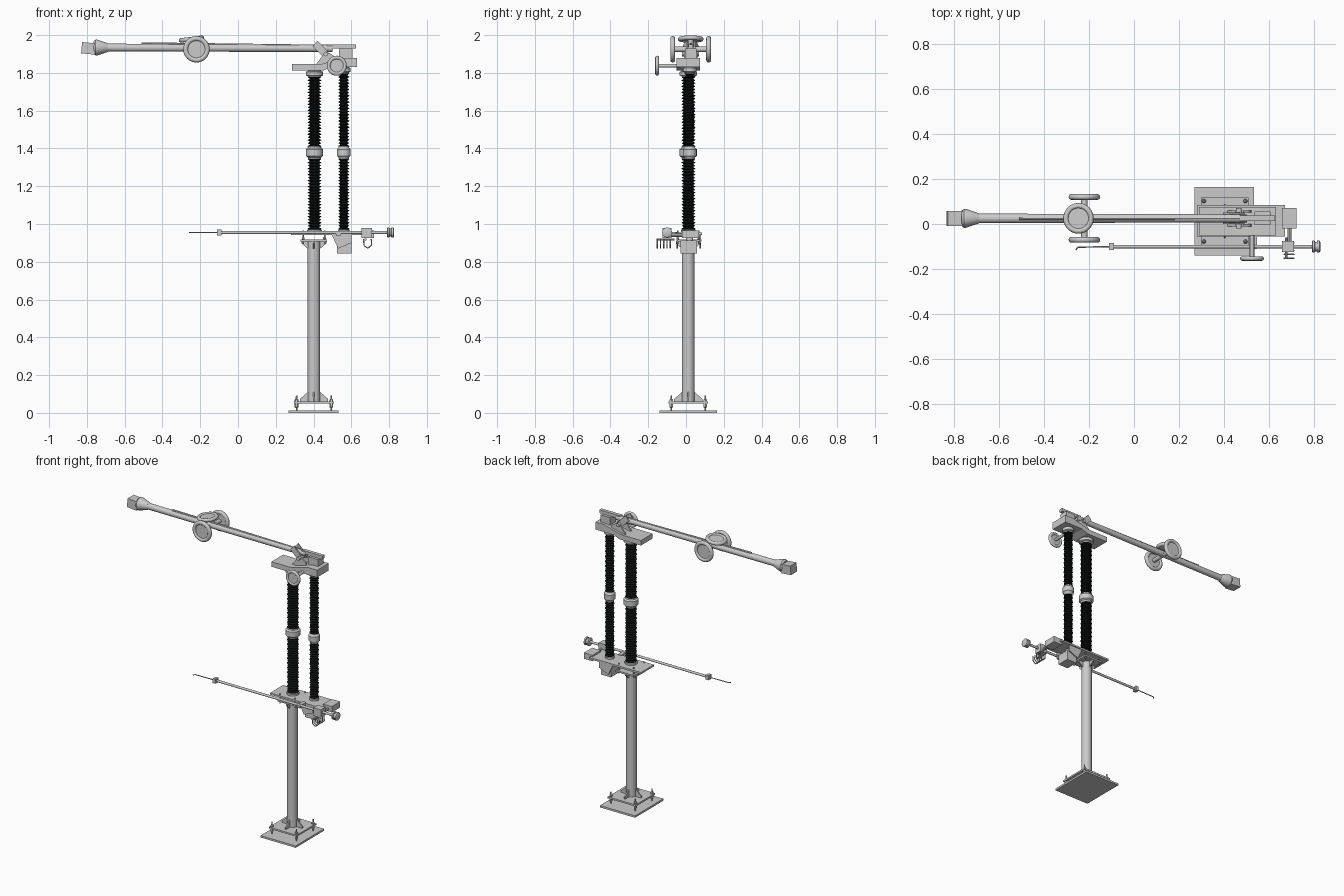
import bpy, bmesh, math
from mathutils import Vector

if "Cube" in bpy.data.objects:
    bpy.data.objects.remove(bpy.data.objects["Cube"])

CX, CY = 0.402, 0.012      # column axis
SX, SY = 0.56, 0.020       # rotating insulator axis
AY = 0.025                 # arm axis
RY = -0.10                 # operating rod axis

black = bpy.data.materials.new("black_insulator")
black.diffuse_color = (0.006, 0.008, 0.008, 1)
black.use_nodes = True
black.node_tree.nodes["Principled BSDF"].inputs["Base Color"].default_value = black.diffuse_color


def finish(name, bm, smooth=False, mat=None):
    bmesh.ops.recalc_face_normals(bm, faces=bm.faces)
    me = bpy.data.meshes.new(name)
    bm.to_mesh(me)
    bm.free()
    ob = bpy.data.objects.new(name, me)
    bpy.context.collection.objects.link(ob)
    if mat:
        me.materials.append(mat)
    if smooth:
        bpy.ops.object.select_all(action='DESELECT')
        ob.select_set(True)
        bpy.context.view_layer.objects.active = ob
        bpy.ops.object.shade_smooth_by_angle(angle=math.radians(35))
    return ob


def box(name, x0, x1, y0, y1, z0, z1, tilt=0):
    bm = bmesh.new()
    bmesh.ops.create_cube(bm, size=1)
    bmesh.ops.scale(bm, vec=(x1 - x0, y1 - y0, z1 - z0), verts=bm.verts)
    ob = finish(name, bm)
    ob.location = ((x0 + x1) / 2, (y0 + y1) / 2, (z0 + z1) / 2)
    ob.rotation_euler.y = tilt
    return ob


def lathe(name, prof, loc, axis=(0, 0, 1), n=24, mat=None, closed=False):
    """Revolve (radius, height) points about an axis through loc."""
    bm = bmesh.new()
    rings = [[bm.verts.new((r * math.cos(2 * math.pi * i / n), r * math.sin(2 * math.pi * i / n), h))
              for i in range(n)] for r, h in prof]
    pairs = list(zip(rings, rings[1:] + rings[:1])) if closed else list(zip(rings, rings[1:]))
    for a, b in pairs:
        for i in range(n):
            j = (i + 1) % n
            bm.faces.new((a[i], a[j], b[j], b[i]))
    if not closed:
        bm.faces.new(rings[0])
        bm.faces.new(rings[-1])
    ob = finish(name, bm, True, mat)
    ob.location = loc
    ob.rotation_euler = Vector(axis).to_track_quat('Z', 'Y').to_euler()
    return ob


def rod(name, a, b, r, n=16, r2=None):
    d = Vector(b) - Vector(a)
    return lathe(name, [(r, 0), (r if r2 is None else r2, d.length)], a, d, n)


def plate(name, pts, y0, y1):
    """Extrude an x-z outline along y."""
    bm = bmesh.new()
    f = bm.faces.new([bm.verts.new((x, y0, z)) for x, z in pts])
    ext = bmesh.ops.extrude_face_region(bm, geom=[f])['geom']
    bmesh.ops.translate(bm, vec=(0, y1 - y0, 0), verts=[v for v in ext if isinstance(v, bmesh.types.BMVert)])
    return finish(name, bm)


def corona_ring(name, loc, axis, major, minor):
    prof = [(major + minor * math.cos(t * math.pi / 6), minor * math.sin(t * math.pi / 6)) for t in range(12)]
    lathe(name, prof, loc, axis, 32, closed=True)
    lathe(name + "_disc", [(major, -0.005), (major, 0.005)], loc, axis, 32)


def gussets(name, z_flange, z_tip, reach):
    for i in range(4):
        g = plate(f"{name}_{i}", [(0.028, z_flange), (reach, z_flange),
                                  (reach, z_flange + (z_tip - z_flange) * 0.25), (0.028, z_tip)], -0.004, 0.004)
        g.location = (CX, CY, 0)
        g.rotation_euler.z = i * math.pi / 2


# base and column
box("base_plate", 0.268, 0.532, -0.14, 0.165, 0, 0.013)
box("column_foot_plate", CX - 0.105, CX + 0.105, CY - 0.105, CY + 0.105, 0.050, 0.061)
rod("column", (CX, CY, 0.055), (CX, CY, 0.915), 0.033, 24)
gussets("foot_gusset", 0.06, 0.115, 0.075)
box("column_head_plate", CX - 0.07, CX + 0.07, CY - 0.06, CY + 0.07, 0.907, 0.918)
gussets("head_gusset", 0.908, 0.865, 0.066)
for i in range(4):
    sx, sy = (-1, 1)[i % 2], (-1, 1)[i // 2]
    x, y = CX + sx * 0.092, CY + sy * 0.09
    lathe(f"anchor_bolt_{i}", [(0.004, 0.01), (0.004, 0.027), (0.010, 0.03), (0.010, 0.05), (0.010, 0.07),
                               (0.005, 0.074), (0.004, 0.093)], (x, y, 0), n=6)
    x, y = CX + sx * 0.056, CY + sy * 0.055
    lathe(f"levelling_bolt_{i}", [(0.004, 0.895), (0.004, 0.918), (0.007, 0.92), (0.007, 0.928),
                                  (0.004, 0.93), (0.004, 0.965)], (x, y, 0), n=6)

# middle platform with drive housing
box("platform", 0.28, 0.67, -0.055, 0.085, 0.942, 0.954)
box("drive_box", 0.525, 0.60, -0.028, 0.058, 0.845, 0.912)
rod("drive_shaft", (SX, SY, 0.90), (SX, SY, 0.965), 0.018)
for y in (-0.05, 0.072):
    plate("drive_bracket", [(0.495, 0.945), (0.60, 0.945), (0.60, 0.90), (0.53, 0.87)], y, y + 0.007)
box("end_bracket", 0.655, 0.72, -0.02, 0.07, 0.925, 0.965)


# ribbed insulator columns
def insulator(name, x, y, core, shed, z0, z1, sheds):
    step = (z1 - z0) / sheds
    prof = []
    for i in range(sheds):
        z = z0 + i * step
        r = shed if i % 2 == 0 else shed * 0.92
        prof += [(core, z), (r, z + step * 0.35), (r, z + step * 0.5), (core, z + step * 0.9)]
    lathe(name, prof + [(core, z1)], (x, y, 0), n=24, mat=black)


def coupling(name, x, y, r, z0, z1):
    h = z1 - z0
    lathe(name, [(r * 0.72, z0), (r * 0.78, z0 + h * 0.14), (r, z0 + h * 0.25), (r, z0 + h * 0.75),
                 (r * 0.78, z0 + h * 0.86), (r * 0.72, z1)], (x, y, 0))


for name, x, y, core, shed, cr, top in (("fixed", CX + 0.003, CY, 0.025, 0.036, 0.046, 1.785),
                                        ("rotating", SX, SY, 0.019, 0.029, 0.036, 1.805)):
    insulator(name + "_lower_insulator", x, y, core, shed, 0.968, 1.35, 24)
    insulator(name + "_upper_insulator", x, y, core, shed, 1.405, top, 24)
    coupling(name + "_coupling", x, y, cr, 1.343, 1.413)
    coupling(name + "_foot_flange", x, y, cr * 0.85, 0.952, 0.975)
    coupling(name + "_top_flange", x, y, cr, top - 0.008, top + 0.03)

# head casting and pivot
plate("head_casting", [(0.287, 1.812), (0.45, 1.812), (0.49, 1.83), (0.63, 1.83), (0.63, 1.88),
                       (0.56, 1.88), (0.44, 1.846), (0.287, 1.846)], -0.05, 0.075)
box("rear_block", 0.535, 0.605, AY - 0.03, AY + 0.03, 1.875, 1.928)
for s in (-1, 1):
    y = AY + s * 0.03
    plate("pivot_cheek", [(0.41, 1.84), (0.53, 1.84), (0.515, 1.885), (0.485, 1.905), (0.45, 1.895)],
          y - 0.005, y + 0.005)
    plate("pivot_lever", [(0.395, 1.94), (0.42, 1.97), (0.465, 1.925), (0.49, 1.89), (0.455, 1.88)],
          AY + s * 0.022 - 0.004, AY + s * 0.022 + 0.004)
rod("pivot_pin", (0.465, AY - 0.045, 1.90), (0.465, AY + 0.045, 1.90), 0.012)

# contact arm
rod("arm_tube", (-0.70, AY, 1.934), (0.50, AY, 1.929), 0.021, 24, 0.018)
rod("arm_upper_rail", (-0.51, AY, 1.955), (0.48, AY, 1.942), 0.007, 8)
box("arm_tail", 0.47, 0.625, AY - 0.012, AY + 0.012, 1.928, 1.95)
lathe("arm_tip_cone", [(0.022, 0), (0.027, 0.012), (0.042, 0.058), (0.042, 0.066), (0.034, 0.076)],
      (-0.688, AY, 1.934), (-1, 0, 0))
box("arm_tip_block", -0.828, -0.755, AY - 0.033, AY + 0.033, 1.90, 1.96, math.radians(5))

# shielding rings
for s in (-1, 1):
    corona_ring("arm_side_ring", (-0.22, AY + s * 0.095, 1.925), (0, 1, 0), 0.057, 0.013)
rod("arm_ring_spindle", (-0.22, AY - 0.095, 1.925), (-0.22, AY + 0.095, 1.925), 0.014)
corona_ring("arm_top_ring", (-0.246, AY, 1.979), (-0.13, 0, 1), 0.056, 0.012)
rod("arm_top_ring_post", (-0.246, AY, 1.93), (-0.246, AY, 1.979), 0.014)
corona_ring("head_ring", (0.523, -0.153, 1.838), (0, 1, 0), 0.043, 0.010)
rod("head_ring_spindle", (0.523, -0.153, 1.838), (0.523, -0.03, 1.838), 0.010)

# earthing rod alongside the platform
rod("earth_rod", (-0.10, RY, 0.955), (0.80, RY, 0.955), 0.008)
box("earth_rod_clamp", -0.11, -0.088, RY - 0.015, RY + 0.015, 0.94, 0.971)
rod("earth_rod_tip", (-0.25, RY - 0.003, 0.955), (-0.10, RY, 0.955), 0.003, 8)
rod("earth_rod_tip_bend", (-0.25, RY - 0.003, 0.955), (-0.258, RY - 0.016, 0.955), 0.003, 8)
lathe("earth_rod_weight", [(0.020, 0), (0.027, 0.003), (0.027, 0.012), (0.021, 0.014), (0.021, 0.022),
                           (0.027, 0.024), (0.027, 0.034), (0.020, 0.038)], (0.788, RY, 0.955), (1, 0, 0), 12)
box("earth_rod_block", 0.655, 0.71, RY - 0.024, RY + 0.024, 0.925, 0.98)
box("earth_rod_arm", 0.52, 0.545, RY - 0.01, -0.045, 0.94, 0.958)
rod("earth_contact_bar", (0.675, -0.155, 0.918), (0.675, -0.06, 0.918), 0.006, 8)
rod("earth_bracket_link", (0.69, RY, 0.94), (0.69, 0.0, 0.94), 0.009, 8)
# curved contact fingers below the block
for i in range(5):
    y = -0.152 + i * 0.017
    pts = [(0.665, 0.92), (0.667, 0.885), (0.688, 0.872), (0.708, 0.89), (0.705, 0.92)]
    for a, b in zip(pts, pts[1:]):
        rod(f"contact_finger_{i}", (a[0], y, a[1]), (b[0], y, b[1]), 0.0035, 6)
